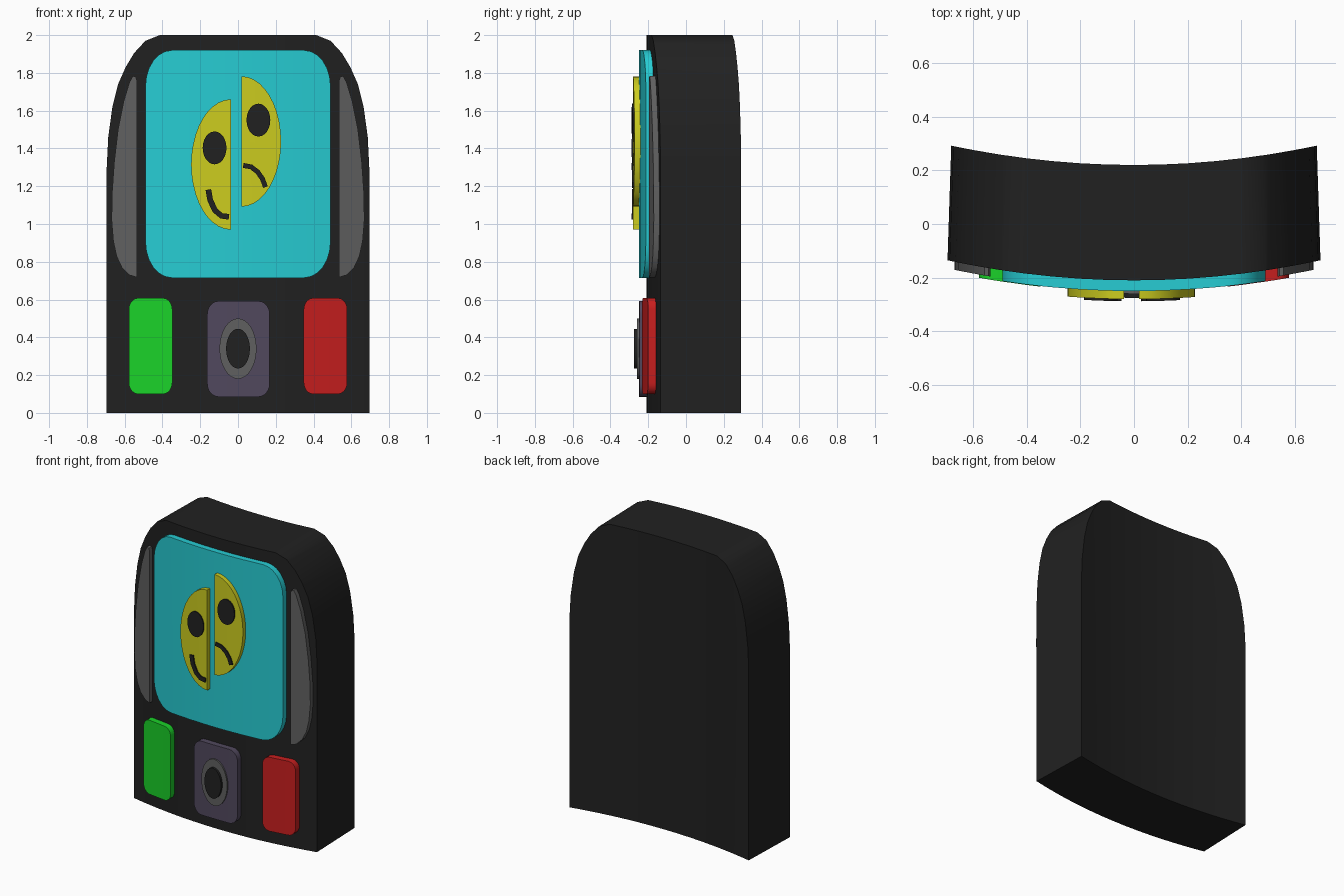
import bpy, bmesh
from math import sin, cos, pi
from mathutils import Vector

if "Cube" in bpy.data.objects:
    bpy.data.objects.remove(bpy.data.objects["Cube"])

BEND = 0.155  # y shift = BEND * x^2, shared by every part


def material(name, r, g, b):
    m = bpy.data.materials.new(name)
    m.diffuse_color = [(c / 255) ** 2.2 for c in (r, g, b)] + [1]
    m.use_nodes = True
    m.node_tree.nodes["Principled BSDF"].inputs["Base Color"].default_value = m.diffuse_color
    return m


black = material("black", 38, 38, 38)
grey = material("dark_grey", 96, 96, 96)
cyan = material("cyan", 43, 203, 210)
yellow = material("yellow", 203, 203, 36)
green = material("green", 32, 208, 45)
red = material("red", 198, 36, 36)
purple = material("purple", 82, 74, 94)


def slab(name, outline, front, back, mat, taper=1.0):
    """Extrude an (x, z) outline along y, slice it in x and bend it."""
    bm = bmesh.new()
    f = [bm.verts.new((x, front, z)) for x, z in outline]
    b = [bm.verts.new((x * taper, back, z)) for x, z in outline]
    bm.faces.new(f)
    bm.faces.new(b[::-1])
    n = len(f)
    for i in range(n):
        j = (i + 1) % n
        bm.faces.new((f[j], f[i], b[i], b[j]))
    for i in range(-6, 7):
        bmesh.ops.bisect_plane(bm, geom=bm.verts[:] + bm.edges[:] + bm.faces[:],
                               dist=1e-5, plane_co=(i / 10, 0, 0), plane_no=(1, 0, 0))
    for v in bm.verts:
        v.co.y += BEND * v.co.x ** 2
    bmesh.ops.recalc_face_normals(bm, faces=bm.faces[:])
    me = bpy.data.meshes.new(name)
    bm.to_mesh(me)
    bm.free()
    me.materials.append(mat)
    ob = bpy.data.objects.new(name, me)
    bpy.context.collection.objects.link(ob)
    bpy.ops.object.select_all(action='DESELECT')
    ob.select_set(True)
    bpy.context.view_layer.objects.active = ob
    bpy.ops.object.shade_smooth_by_angle(angle=pi / 6)


def arc(cx, cz, rx, rz, a0, a1, n):
    return [(cx + rx * cos(a0 + (a1 - a0) * i / n),
             cz + rz * sin(a0 + (a1 - a0) * i / n)) for i in range(n + 1)]


def ellipse(cx, cz, rx, rz, n=32):
    return arc(cx, cz, rx, rz, 0, 2 * pi, n)[:-1]


def rounded(x0, x1, z0, z1, rx, rz):
    pts = []
    for k, (cx, cz) in enumerate([(x1 - rx, z1 - rz), (x0 + rx, z1 - rz),
                                  (x0 + rx, z0 + rz), (x1 - rx, z0 + rz)]):
        pts += arc(cx, cz, rx, rz, k * pi / 2, (k + 1) * pi / 2, 6)
    return pts


def stroke(pts, width):
    """Turn a centre line into a band outline."""
    p = [Vector(q) for q in pts]
    left, right = [], []
    for i, q in enumerate(p):
        d = (p[min(i + 1, len(p) - 1)] - p[max(i - 1, 0)]).normalized()
        nrm = Vector((-d.y, d.x)) * width / 2
        left.append(tuple(q + nrm))
        right.append(tuple(q - nrm))
    return left + right[::-1]


# Curved body with arched top
half = [(0.695, 0), (0.695, 1.3), (0.687, 1.46), (0.665, 1.62), (0.635, 1.74),
        (0.595, 1.83), (0.55, 1.905), (0.49, 1.97), (0.415, 2.0)]
slab("body", half + [(-x, z) for x, z in half[::-1]], -0.21, 0.22, black, 0.98)

# Screen and side panels
slab("screen", rounded(-0.49, 0.49, 0.715, 1.92, 0.14, 0.19), -0.25, -0.19, cyan)
panel = [(0.535, 0.718), (0.575, 0.73), (0.615, 0.77), (0.643, 0.83), (0.66, 0.91),
         (0.669, 1.02), (0.667, 1.16), (0.655, 1.33), (0.635, 1.5), (0.605, 1.65),
         (0.575, 1.75), (0.557, 1.783), (0.542, 1.78), (0.535, 1.76)]
for side, s in (("left", -1), ("right", 1)):
    slab(side + "_side_panel", [(s * x, z) for x, z in panel], -0.24, -0.19, grey)

# Buttons and central nozzle
slab("green_button", rounded(-0.578, -0.348, 0.1, 0.608, 0.05, 0.06), -0.252, -0.19, green)
slab("red_button", rounded(0.348, 0.578, 0.1, 0.608, 0.05, 0.06), -0.252, -0.19, red)
slab("centre_plate", rounded(-0.163, 0.168, 0.085, 0.592, 0.06, 0.07), -0.25, -0.19, purple)
slab("nozzle_ring", ellipse(0, 0.34, 0.098, 0.16), -0.26, -0.23, grey)
slab("nozzle_core", ellipse(0, 0.34, 0.063, 0.105), -0.275, -0.24, black)

# Split face: happy left half, sad right half
slab("happy_half", arc(-0.038, 1.315, 0.21, 0.345, pi / 2, 1.5 * pi, 20), -0.28, -0.24, yellow)
slab("sad_half", arc(0.018, 1.437, 0.21, 0.345, -pi / 2, pi / 2, 20), -0.28, -0.24, yellow)
slab("happy_eye", ellipse(-0.124, 1.403, 0.063, 0.087, 24), -0.288, -0.27, black)
slab("sad_eye", ellipse(0.108, 1.55, 0.063, 0.087, 24), -0.288, -0.27, black)
slab("smile", stroke([(-0.157, 1.182), (-0.147, 1.125), (-0.12, 1.07), (-0.087, 1.043),
                      (-0.048, 1.038)], 0.03), -0.288, -0.27, black)
slab("frown", stroke([(0.028, 1.31), (0.07, 1.302), (0.105, 1.275), (0.13, 1.238),
                      (0.145, 1.195)], 0.026), -0.288, -0.27, black)
